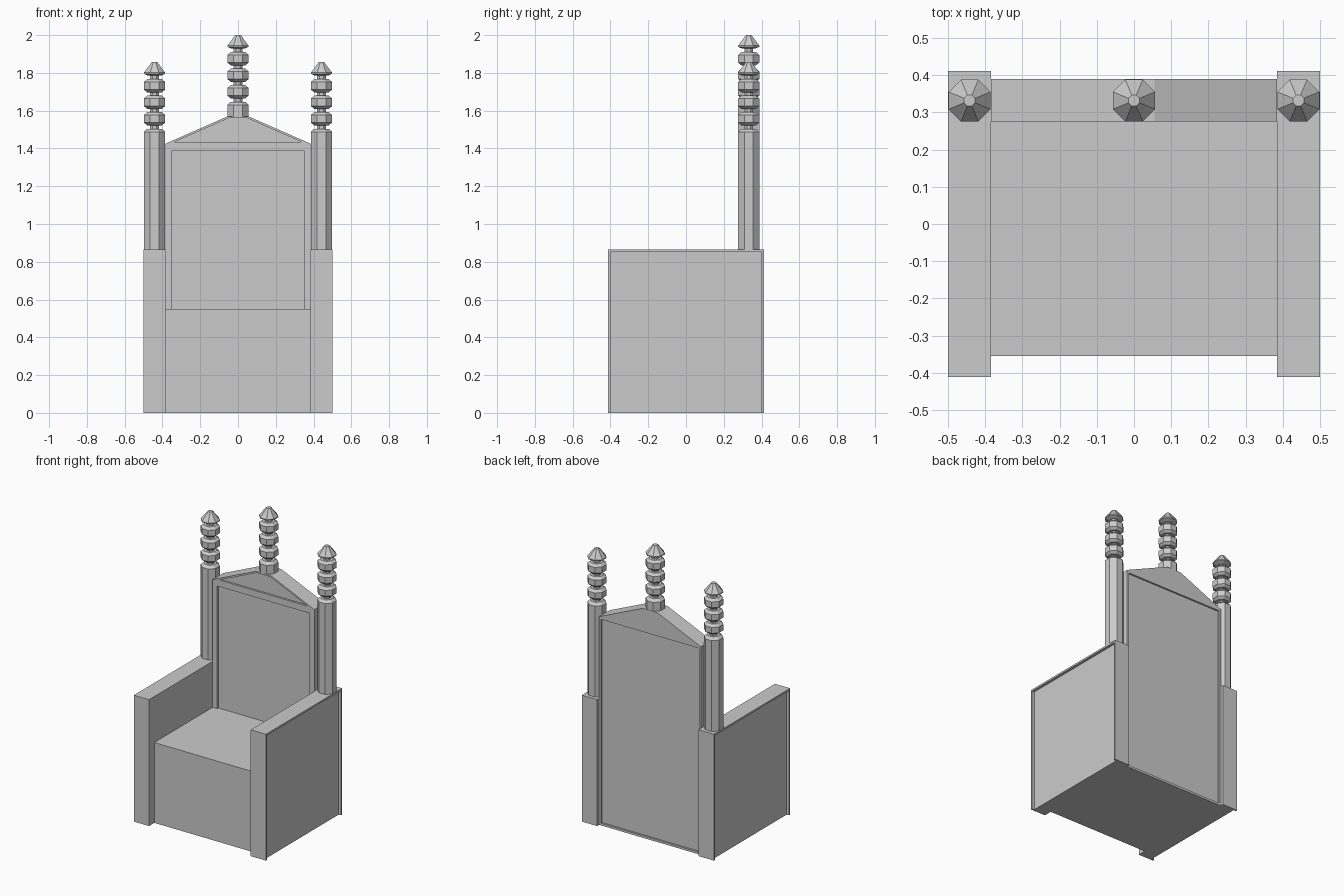
import bpy, bmesh, math

if "Cube" in bpy.data.objects:
    bpy.data.objects.remove(bpy.data.objects["Cube"])


def finish(bm, name):
    bmesh.ops.recalc_face_normals(bm, faces=bm.faces[:])
    mesh = bpy.data.meshes.new(name)
    bm.to_mesh(mesh)
    bm.free()
    ob = bpy.data.objects.new(name, mesh)
    bpy.context.collection.objects.link(ob)
    return ob


def prism(name, outline, y0, y1):
    """Extrude an (x, z) outline from y0 to y1."""
    bm = bmesh.new()
    face = bm.faces.new([bm.verts.new((x, y0, z)) for x, z in outline])
    ext = bmesh.ops.extrude_face_region(bm, geom=[face])["geom"]
    moved = [v for v in ext if isinstance(v, bmesh.types.BMVert)]
    bmesh.ops.translate(bm, verts=moved, vec=(0, y1 - y0, 0))
    return finish(bm, name)


def box(name, x0, x1, y0, y1, z0, z1):
    return prism(name, [(x0, z0), (x1, z0), (x1, z1), (x0, z1)], y0, y1)


def recess(ob, cutter):
    """Cut a sunken panel and discard the cutter."""
    mod = ob.modifiers.new("recess", 'BOOLEAN')
    mod.operation = 'DIFFERENCE'
    mod.solver = 'EXACT'
    mod.object = cutter
    bpy.context.view_layer.objects.active = ob
    bpy.ops.object.modifier_apply(modifier=mod.name)
    bpy.data.objects.remove(cutter, do_unlink=True)


def turned(name, profile, x, y):
    """Eight-sided turning from (radius, z) pairs, flats facing the axes."""
    bm = bmesh.new()
    rings = []
    for r, z in profile:
        angles = [math.radians(22.5 + 45 * i) for i in range(8)]
        rings.append([bm.verts.new((x + r * math.cos(a), y + r * math.sin(a), z))
                      for a in angles])
    for a, b in zip(rings, rings[1:]):
        for i in range(8):
            j = (i + 1) % 8
            bm.faces.new((a[i], a[j], b[j], b[i]))
    bm.faces.new(rings[0])
    bm.faces.new(rings[-1])
    return finish(bm, name)


R, NECK = 0.061, 0.025


def finial_profile(tip, bottom):
    """Pointed cap, three beads, then a plain shaft down to the bottom."""
    p = [(0.016, tip), (R, tip - 0.056), (R, tip - 0.062), (0.036, tip - 0.072), (NECK, tip - 0.072)]
    for i in range(3):
        z = tip - 0.09 - 0.0875 * i
        p += [(NECK, z), (0.042, z), (R, z - 0.015), (R, z - 0.055),
              (0.042, z - 0.07), (NECK, z - 0.07)]
    return p + [(NECK, tip - 0.353), (0.042, tip - 0.353), (R, tip - 0.37), (R, bottom)]


# Seat block
box("seat", -0.385, 0.385, -0.355, 0.30, 0, 0.55)

# Gabled back with sunken panels on both faces
back = prism("back", [(-0.385, 0), (0.385, 0), (0.385, 1.425), (0.055, 1.57),
                      (-0.055, 1.57), (-0.385, 1.425)], 0.275, 0.39)
recess(back, box("cut", -0.35, 0.35, 0.2, 0.288, 0.54, 1.39))
recess(back, prism("cut", [(-0.335, 1.435), (0.335, 1.435), (0.05, 1.56), (-0.05, 1.56)],
                   0.2, 0.288))
recess(back, box("cut", -0.37, 0.37, 0.378, 0.45, 0.015, 1.41))

# Arms with sunken outer panels, and posts with finials
for side, s in (("left", -1), ("right", 1)):
    x0, x1 = sorted((0.385 * s, 0.5 * s))
    arm = box("arm_" + side, x0, x1, -0.412, 0.412, 0, 0.865)
    c0, c1 = sorted((0.482 * s, 0.6 * s))
    recess(arm, box("cut", c0, c1, -0.4, 0.4, -0.1, 0.853))
    turned("post_" + side, finial_profile(1.857, 0.86), 0.442 * s, 0.332)

# Finial on the gable
turned("top_finial", finial_profile(2.0, 1.565), 0, 0.332)
